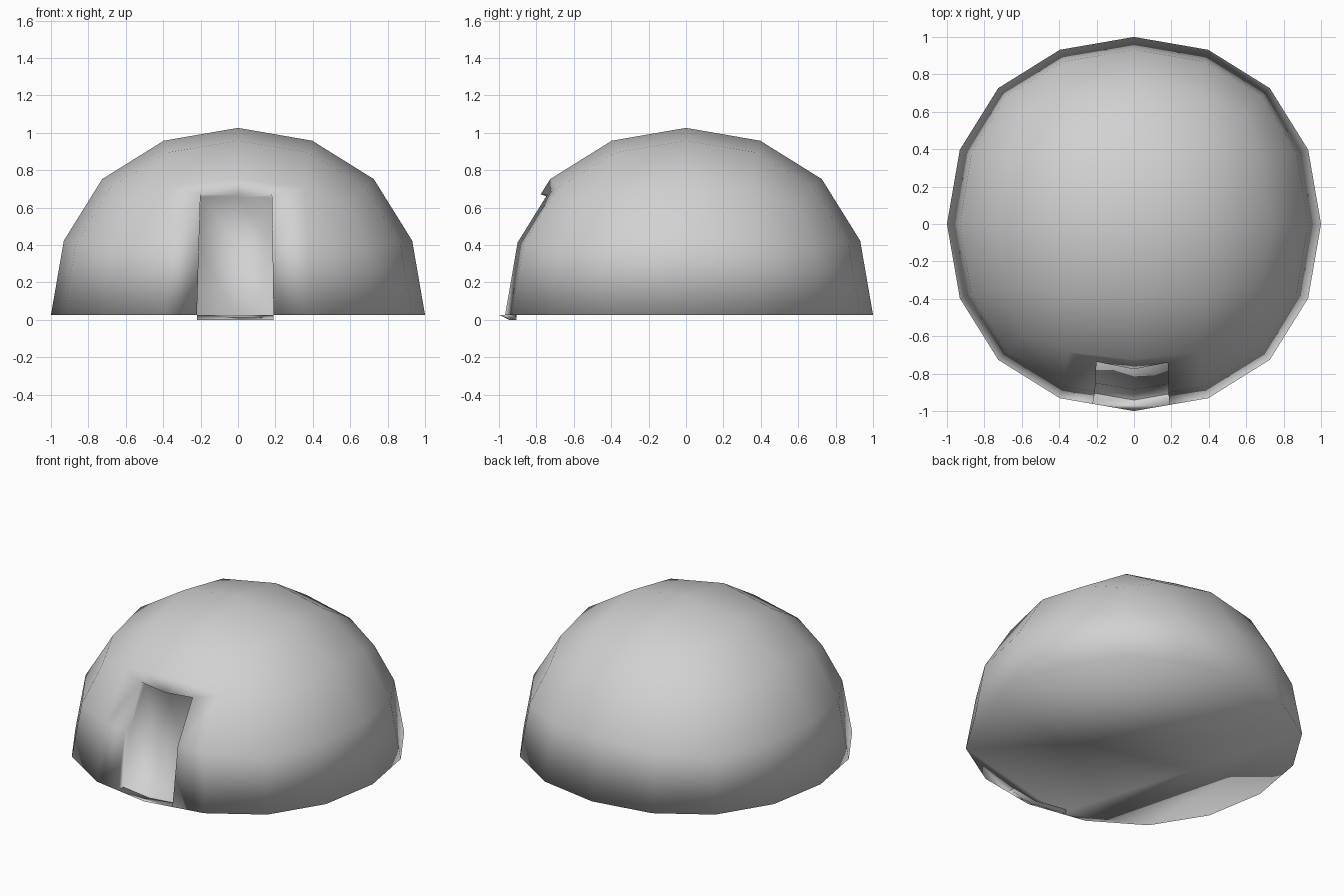
import bpy
import bmesh
from mathutils import Vector

cube = bpy.data.objects.get("Cube")
if cube:
    bpy.data.objects.remove(cube, do_unlink=True)

BASE_Z = 0.026      # height of the dome's flat underside
DOOR_TOP = 0.645    # door height above the underside

# Rounded body: a subdivided box
bpy.ops.mesh.primitive_cube_add(size=2)
dome = bpy.context.object
dome.name = "dome_hut"
dome.data.name = "dome_hut"
sub = dome.modifiers.new("Rounding", "SUBSURF")
sub.levels = sub.render_levels = 2
bpy.ops.object.modifier_apply(modifier=sub.name)

bm = bmesh.new()
bm.from_mesh(dome.data)
size = max(v.co.x for v in bm.verts)
bmesh.ops.scale(bm, vec=Vector((1, 1, 1)) / size, verts=bm.verts)

# Keep the upper half and close it with a flat underside
bmesh.ops.delete(bm, geom=[v for v in bm.verts if v.co.z < -0.01], context="VERTS")
for v in bm.verts:
    if v.co.z < 0.01:
        v.co.z = 0
bmesh.ops.holes_fill(bm, edges=[e for e in bm.edges if e.is_boundary], sides=0)


def front_faces(half_width, low, high):
    """Front wall faces whose centres lie in the given window."""
    found = []
    for f in bm.faces:
        c = f.calc_center_median()
        if c.y < -0.6 and abs(c.x) < half_width and low < c.z < high:
            found.append(f)
    return found


def cut(faces, point, normal):
    edges = {e for f in faces for e in f.edges}
    verts = {v for f in faces for v in f.verts}
    bmesh.ops.bisect_plane(bm, geom=list(faces) + list(edges) + list(verts),
                           dist=0.0001, plane_co=point, plane_no=normal)


# Outline of the doorway: two slightly leaning jambs and a level top
cut(front_faces(0.4, 0.05, 0.7), (-0.22, 0, 0), (1, 0, -0.03))
cut(front_faces(0.4, 0.05, 0.7), (0.19, 0, 0), (1, 0, 0.015))
cut(front_faces(0.16, 0.42, 0.7), (0, 0, DOOR_TOP), (0, 0, 1))

# Sink the doorway into the wall, its sill dipping below the underside
door = front_faces(0.16, 0.05, DOOR_TOP)
result = bmesh.ops.extrude_face_region(bm, geom=door)
old = [f for f in door if f.is_valid]
if old:
    bmesh.ops.delete(bm, geom=old, context="FACES")
for v in result["geom"]:
    if isinstance(v, bmesh.types.BMVert):
        t = v.co.z / DOOR_TOP
        v.co += Vector((0, 0.055 - 0.015 * t, -BASE_Z + 0.011 * t))

bmesh.ops.recalc_face_normals(bm, faces=bm.faces)
bmesh.ops.translate(bm, vec=(0, 0, BASE_Z), verts=bm.verts)
bm.to_mesh(dome.data)
bm.free()
bpy.ops.object.shade_smooth()

# Single plain colour
grey = bpy.data.materials.new("plain_grey")
grey.use_nodes = True
colour = (0.64, 0.64, 0.64, 1)
grey.diffuse_color = colour
grey.node_tree.nodes["Principled BSDF"].inputs["Base Color"].default_value = colour
dome.data.materials.clear()
dome.data.materials.append(grey)
